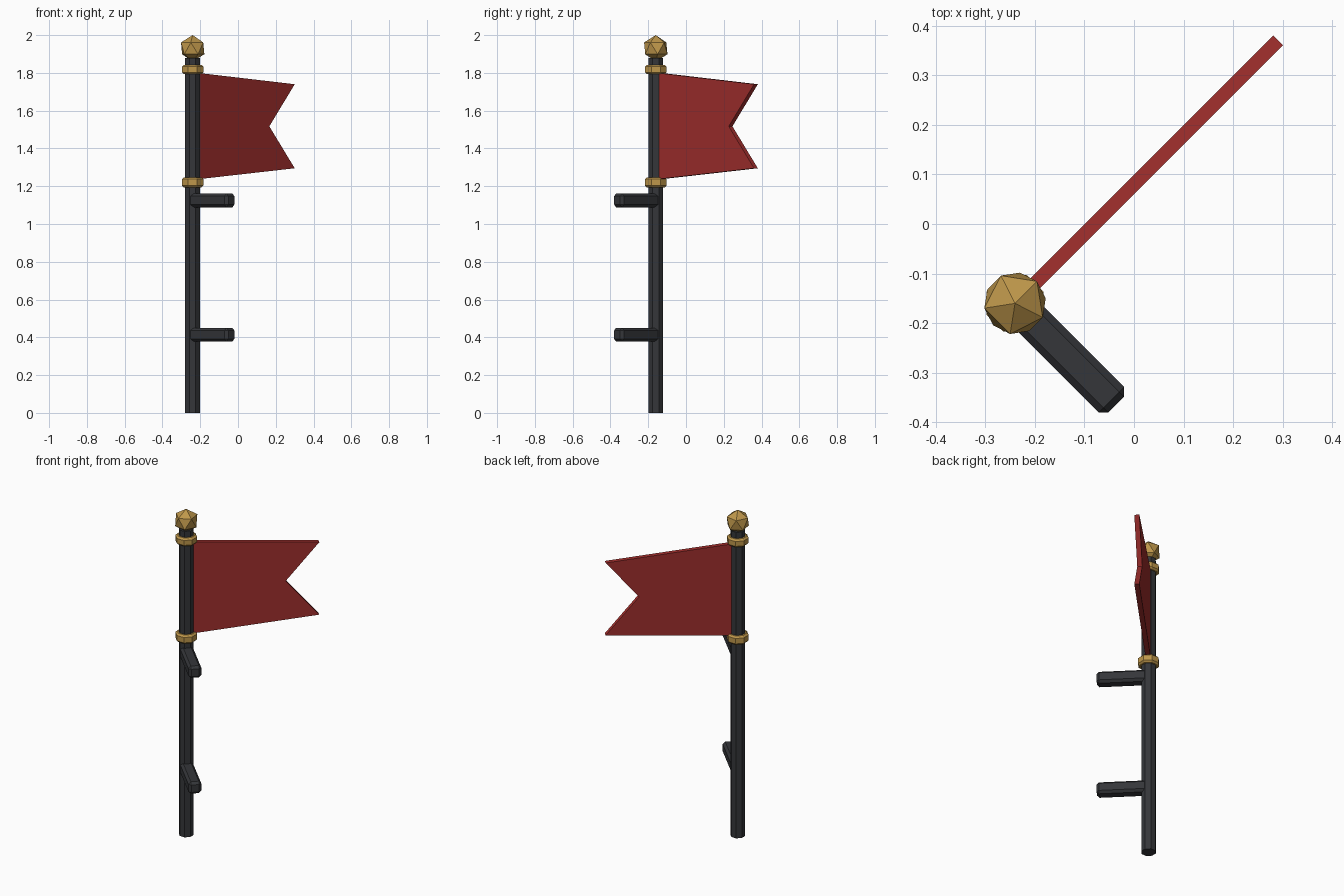
import bpy, bmesh, math
from mathutils import Matrix

if "Cube" in bpy.data.objects:
    bpy.data.objects.remove(bpy.data.objects["Cube"])

# The whole model is laid out along local axes (flag on +x, brackets on -y),
# then turned 45 degrees about the pole.
PLACE = Matrix.Translation((-0.24, -0.16, 0)) @ Matrix.Rotation(math.radians(45), 4, 'Z')


def material(name, rgb):
    m = bpy.data.materials.new(name)
    m.diffuse_color = (*rgb, 1)
    m.use_nodes = True
    m.node_tree.nodes["Principled BSDF"].inputs["Base Color"].default_value = m.diffuse_color
    return m


IRON = material("dark_iron", (0.035, 0.037, 0.042))
GOLD = material("gold", (0.52, 0.31, 0.07))
CLOTH = material("red_cloth", (0.36, 0.028, 0.026))


def finish(name, bm, mat, bevel=0):
    bmesh.ops.recalc_face_normals(bm, faces=bm.faces[:])
    bm.transform(PLACE)
    mesh = bpy.data.meshes.new(name)
    bm.to_mesh(mesh)
    bm.free()
    mesh.materials.append(mat)
    ob = bpy.data.objects.new(name, mesh)
    bpy.context.collection.objects.link(ob)
    if bevel:
        mod = ob.modifiers.new("chamfer", 'BEVEL')
        mod.width = bevel
        mod.segments = 1
        mod.limit_method = 'ANGLE'
        mod.angle_limit = math.radians(60)
    return ob


def post(name, radius, z0, z1, mat, bevel=0):
    bm = bmesh.new()
    turn = Matrix.Rotation(math.radians(22.5), 4, 'Z')
    bmesh.ops.create_cone(bm, cap_ends=True, segments=8, radius1=radius, radius2=radius,
                          depth=z1 - z0,
                          matrix=Matrix.Translation((0, 0, (z0 + z1) / 2)) @ turn)
    return finish(name, bm, mat, bevel)


# Pole and the two collars that hold the flag
post("pole", 0.0425, 0, 1.88, IRON)
post("lower_collar", 0.062, 1.194, 1.247, GOLD, 0.01)
post("upper_collar", 0.062, 1.793, 1.843, GOLD, 0.01)

# Faceted ball on top
bm = bmesh.new()
bmesh.ops.create_icosphere(bm, subdivisions=1, radius=0.07,
                           matrix=Matrix.Translation((0, 0, 1.93)))
finish("finial", bm, GOLD)

# Wall brackets
for name, z in (("lower_bracket", 0.414), ("upper_bracket", 1.125)):
    bm = bmesh.new()
    bmesh.ops.create_cube(bm, size=1, matrix=Matrix.Translation((0, -0.1445, z))
                          @ Matrix.Diagonal((0.073, 0.289, 0.073, 1)))
    finish(name, bm, IRON, 0.014)

# Swallow-tailed flag
outline = [(0, 1.802), (0, 1.235), (0.75, 1.295), (0.56, 1.517), (0.75, 1.74)]
bm = bmesh.new()
face = bm.faces.new([bm.verts.new((x, -0.014, z)) for x, z in outline])
side = bmesh.ops.extrude_face_region(bm, geom=[face])["geom"]
bmesh.ops.translate(bm, vec=(0, 0.028, 0),
                    verts=[v for v in side if isinstance(v, bmesh.types.BMVert)])
finish("flag", bm, CLOTH)
